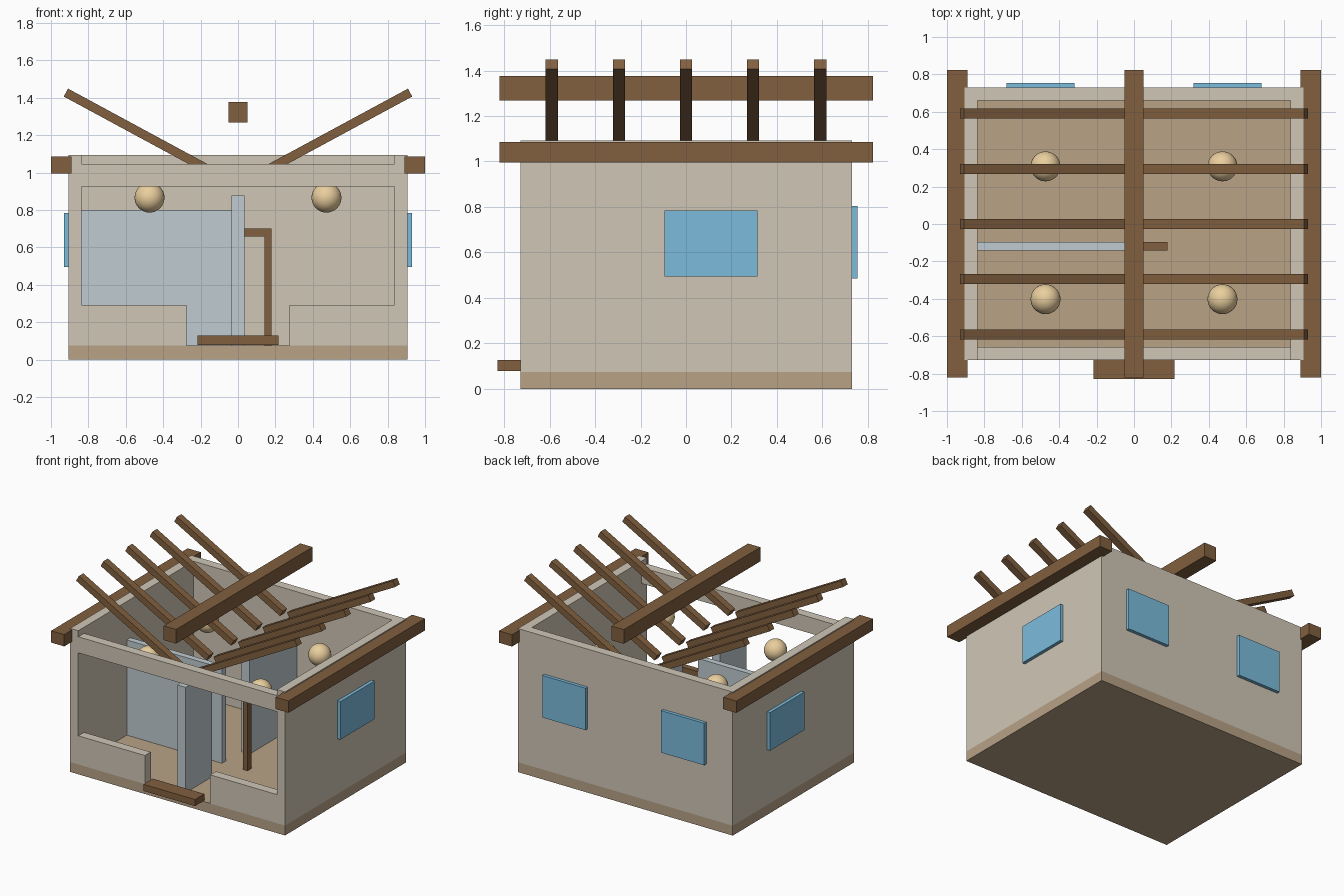
import bpy, bmesh, math
from mathutils import Matrix

if "Cube" in bpy.data.objects:
    bpy.data.objects.remove(bpy.data.objects["Cube"])


def material(name, color):
    m = bpy.data.materials.new(name)
    m.diffuse_color = (*color, 1)
    m.use_nodes = True
    m.node_tree.nodes["Principled BSDF"].inputs["Base Color"].default_value = m.diffuse_color
    return m


PLASTER = material("plaster", (0.63, 0.57, 0.47))
EARTH = material("earth_floor", (0.48, 0.36, 0.24))
WOOD = material("wood", (0.22, 0.115, 0.05))
INNER = material("inner_plaster", (0.53, 0.60, 0.64))
GLASS = material("glass", (0.20, 0.50, 0.72))
LAMP = material("lamp", (0.82, 0.62, 0.34))


def finish(name, bm, mat):
    me = bpy.data.meshes.new(name)
    bm.to_mesh(me)
    bm.free()
    ob = bpy.data.objects.new(name, me)
    bpy.context.collection.objects.link(ob)
    me.materials.append(mat)
    return ob


def box(name, x, y, z, mat):
    """Box from (min, max) ranges on each axis."""
    bm = bmesh.new()
    bmesh.ops.create_cube(bm, size=1)
    for v in bm.verts:
        for i, (lo, hi) in enumerate((x, y, z)):
            v.co[i] = lo + (v.co[i] + 0.5) * (hi - lo)
    return finish(name, bm, mat)


def span(s, a, b):
    """Range mirrored to side s (+1 or -1)."""
    return tuple(sorted((s * a, s * b)))


FRONT, BACK, BASE = -0.727, 0.73, 0.075

# Floor slab and outer walls
box("floor", (-0.905, 0.905), (FRONT, BACK), (0, BASE), EARTH)
box("back_wall", (-0.837, 0.837), (0.66, BACK), (BASE, 1.093), PLASTER)
box("front_header", (-0.837, 0.837), (FRONT, -0.657), (0.925, 1.047), PLASTER)
for s, side in ((-1, "left"), (1, "right")):
    box(side + "_wall", span(s, 0.837, 0.905), (FRONT, BACK), (BASE, 1.093), PLASTER)
    box(side + "_front_sill", span(s, 0.275, 0.837), (FRONT, -0.657), (BASE, 0.293), PLASTER)
    # Window panes
    box(side + "_window", span(s, 0.895, 0.93), (-0.095, 0.315), (0.495, 0.785), GLASS)
    box(side + "_back_window", span(s, 0.318, 0.682), (0.72, 0.755), (0.485, 0.805), GLASS)
    # Eave beams
    box(side + "_eave_beam", span(s, 0.89, 1.0), (-0.82, 0.823), (0.995, 1.085), WOOD)

# Door step
box("door_step", (-0.217, 0.217), (-0.828, -0.715), (0.078, 0.128), WOOD)

# Inner walls and door frame
box("centre_wall_front", (-0.035, 0.035), (-0.68, -0.36), (BASE, 0.877), INNER)
box("centre_wall_back", (-0.035, 0.035), (0.09, 0.66), (BASE, 0.877), INNER)
box("cross_wall", (-0.837, -0.035), (-0.143, -0.097), (BASE, 0.80), INNER)
box("door_post", (0.142, 0.18), (-0.143, -0.097), (BASE, 0.658), WOOD)
box("door_lintel", (-0.035, 0.18), (-0.143, -0.097), (0.658, 0.70), WOOD)

# Ridge beam and rafters sloping down to the middle
box("ridge_beam", (-0.052, 0.052), (-0.82, 0.823), (1.268, 1.376), WOOD)
for i in range(5):
    y = (i - 2) * 0.295
    for s, side in ((-1, "left"), (1, "right")):
        r = box(f"{side}_rafter_{i + 1}", (-0.506, 0.506), (-0.027, 0.027), (-0.024, 0.024), WOOD)
        r.data.transform(Matrix.Translation((s * 0.475, y, 1.187))
                         @ Matrix.Rotation(-s * math.radians(28.4), 4, 'Y'))

# Round lamps, one per corner of the room
for x in (-0.473, 0.473):
    for y in (-0.402, 0.308):
        bm = bmesh.new()
        bmesh.ops.create_uvsphere(bm, u_segments=32, v_segments=16, radius=0.08,
                                  matrix=Matrix.Translation((x, y, 0.866)))
        for f in bm.faces:
            f.smooth = True
        finish("lamp", bm, LAMP)
